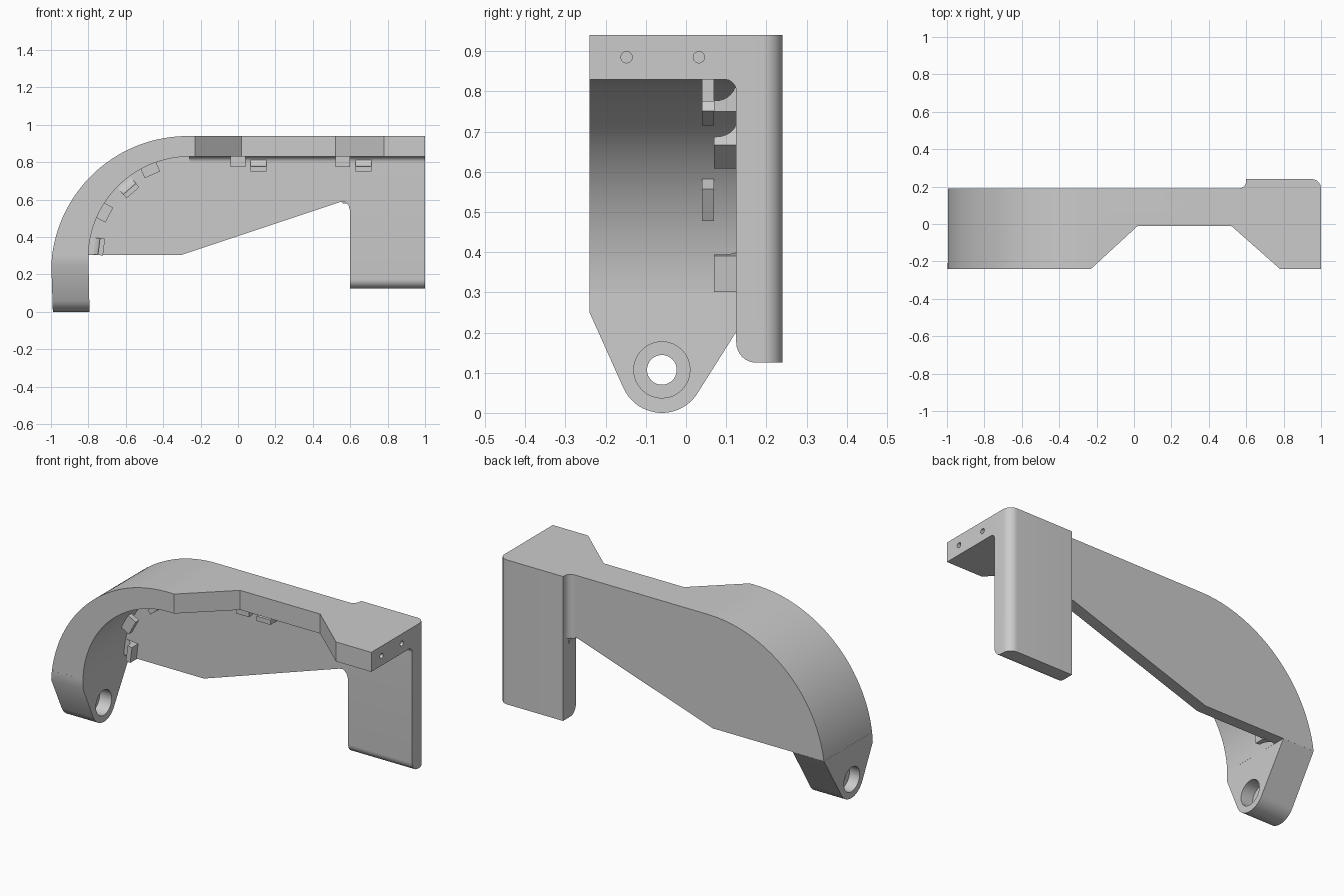
import bpy, bmesh
from math import sin, cos, radians, pi
from mathutils import Vector

cube = bpy.data.objects.get("Cube")
if cube:
    bpy.data.objects.remove(cube, do_unlink=True)

grey = bpy.data.materials.new("plain_grey")
grey.use_nodes = True
COLOR = (0.6, 0.6, 0.6, 1)
grey.diffuse_color = COLOR
for node in grey.node_tree.nodes:
    if node.type == 'BSDF_PRINCIPLED':
        node.inputs["Base Color"].default_value = COLOR


def arc(cx, cy, r, a0, a1, n=8):
    """Points on a circle from angle a0 to a1, in degrees."""
    angles = [radians(a0 + (a1 - a0) * i / n) for i in range(n + 1)]
    return [(cx + r * cos(a), cy + r * sin(a)) for a in angles]


def place(p, axis, d):
    a, b = p
    return {"x": (d, a, b), "y": (a, d, b), "z": (a, b, d)}[axis]


def prism(name, pts, axis, lo, hi, edit=None):
    """Extrude a closed 2D outline along an axis."""
    bm = bmesh.new()
    ends = [[bm.verts.new(place(p, axis, d)) for p in pts] for d in (lo, hi)]
    bm.faces.new(ends[0])
    bm.faces.new(ends[1])
    n = len(pts)
    for i in range(n):
        j = (i + 1) % n
        bm.faces.new((ends[0][i], ends[0][j], ends[1][j], ends[1][i]))
    if edit:
        edit(bm)
    bmesh.ops.recalc_face_normals(bm, faces=bm.faces)
    me = bpy.data.meshes.new(name)
    bm.to_mesh(me)
    bm.free()
    me.materials.append(grey)
    ob = bpy.data.objects.new(name, me)
    bpy.context.collection.objects.link(ob)
    return ob


def activate(ob):
    bpy.ops.object.select_all(action='DESELECT')
    ob.select_set(True)
    bpy.context.view_layer.objects.active = ob


def cut(ob, cutter):
    mod = ob.modifiers.new("cut", 'BOOLEAN')
    mod.operation = 'DIFFERENCE'
    mod.solver = 'EXACT'
    mod.object = cutter
    cutter.hide_render = True
    activate(ob)
    bpy.ops.object.modifier_apply(modifier=mod.name)
    bpy.data.objects.remove(cutter, do_unlink=True)


def bore(ob, y, z, r, lo, hi):
    cut(ob, prism("bore_cutter", arc(y, z, r, 0, 348.75, 31), "x", lo, hi))


FOOT, TOP, UNDER = 0.305, 0.94, 0.83
FRONT, WALL, BACK = -0.24, 0.125, 0.19
outer = arc(-0.27, 0.21, 0.73, 172.5, 90, 32)
inner = arc(-0.26, 0.29, 0.54, 90, 178.4, 32)
parts = []

# Curved arch and flat top, with the front notch and end screw holes
arch = prism("arch", outer + [(1, TOP), (1, UNDER)] + inner, "y", FRONT, WALL)
notch = [(-0.23, FRONT), (0.02, -0.01), (0.52, -0.01), (0.78, FRONT),
         (0.78, -0.4), (-0.23, -0.4)]
cut(arch, prism("notch_cutter", notch, "z", 0.5, 1.2))
for y in (-0.148, 0.032):
    bore(arch, y, 0.885, 0.014, 0.85, 1.1)
parts.append(arch)

# Back wall
opening = [(0.6, 0.54), (0.59, 0.572), (0.57, 0.59), (0.545, 0.587), (-0.3, FOOT)]
parts.append(prism("back_wall", outer + [(0.6, TOP)] + opening, "y", WALL, BACK))


# Thick end block with a rounded back corner and rounded lower front edge
def round_lower_front(bm):
    edges = [e for e in bm.edges
             if all(abs(v.co.y - WALL) < 1e-4 and v.co.z < 0.2 for v in e.verts)]
    bmesh.ops.bevel(bm, geom=edges, offset=0.05, segments=8, profile=0.5,
                    affect='EDGES')


block = [(0.6, WALL), (1, WALL)] + arc(0.95, 0.19, 0.05, 0, 90) + [(0.6, 0.24)]
parts.append(prism("end_block", block, "z", 0.125, TOP, round_lower_front))
blend = [(0.6, BACK)] + arc(0.56, 0.23, 0.04, 0, -90)
parts.append(prism("block_fillet", blend, "z", 0.58, TOP))

# Top panel from block step to the wall and fillet under the top
under = [(WALL, UNDER)] + arc(0.095, 0.80, 0.03, 90, 0)
parts.append(prism("under_fillet", under, "x", -0.26, 1))


# Tapered leg with a counterbored pivot hole
def lean(bm):
    for v in bm.verts:
        z = v.co.z
        if v.co.x < -0.9:
            v.co.x = -0.99 - 0.008 * min(z / 0.25, 1) + (0.004 if z > 0.3 else 0)
        else:
            v.co.x = -0.794 - 0.006 * z / FOOT


leg_outline = [(FRONT, FOOT), (FRONT, 0.25)] + arc(-0.06, 0.105, 0.105, 205, 330, 20)
leg = prism("pivot_leg", leg_outline + [(BACK, FOOT)], "x", -1, -0.8, lean)
for r, lo, hi in ((0.037, -1.1, -0.7), (0.07, -0.87, -0.7), (0.07, -1.1, -0.93)):
    bore(leg, -0.06, 0.107, r, lo, hi)
parts.append(leg)

# Clips: pegs hang from the arch, hooks stand off the back wall
peg = [(0.04, -0.01), (0.07, -0.01), (0.07, 0.055), (0.04, 0.055)]
hook = [(0.13, 0.08), (0.07, 0.08), (0.07, 0.053)] + arc(0.075, 0.003, 0.05, 90, 0)
hook.append((0.13, 0.003))


def clip(name, outline, length, origin, angle):
    """Place a clip on the inner surface; angle gives the outward direction."""
    out = Vector((cos(angle), 0, sin(angle)))
    along = Vector((sin(angle), 0, -cos(angle)))
    base = Vector((origin[0], 0, origin[1]))

    def orient(bm):
        for v in bm.verts:
            x, y, z = v.co
            v.co = base + along * x - out * z + Vector((0, y, 0))

    parts.append(prism(name, outline, "x", -length / 2, length / 2, orient))


for x in (0, 0.56):
    clip("peg", peg, 0.08, (x, UNDER), pi / 2)
    clip("hook", hook, 0.085, (x + 0.11, UNDER), pi / 2)
for name, outline, degrees in (("hook", hook, 173), ("peg", peg, 152),
                               ("hook", hook, 131), ("peg", peg, 114)):
    a = radians(degrees)
    clip(name, outline, 0.09, (-0.26 + 0.54 * cos(a), 0.29 + 0.54 * sin(a)), a)

# Smooth curves, sharp corners
for ob in parts:
    activate(ob)
    bpy.ops.object.shade_smooth_by_angle(angle=radians(30))
